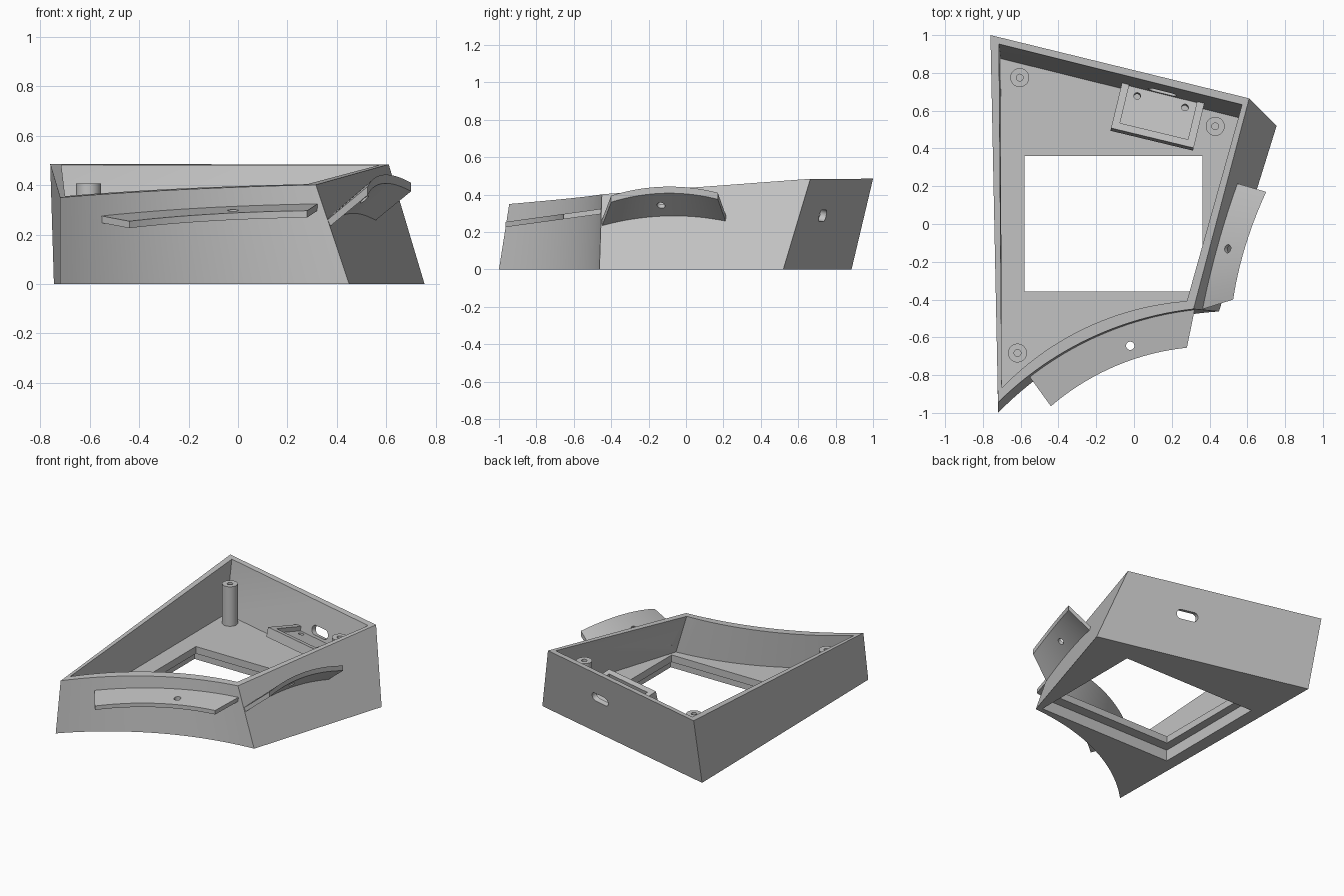
import bpy, bmesh, math
from mathutils import Vector, Matrix

if "Cube" in bpy.data.objects:
    bpy.data.objects.remove(bpy.data.objects["Cube"])

grey = bpy.data.materials.new("plain grey")
grey.diffuse_color = (0.54, 0.54, 0.54, 1)
grey.use_nodes = True
grey.node_tree.nodes["Principled BSDF"].inputs["Base Color"].default_value = grey.diffuse_color


def finish(bm, name):
    bmesh.ops.recalc_face_normals(bm, faces=bm.faces)
    me = bpy.data.meshes.new(name)
    bm.to_mesh(me)
    bm.free()
    ob = bpy.data.objects.new(name, me)
    bpy.context.collection.objects.link(ob)
    me.materials.append(grey)
    return ob


def loft(name, rings):
    """Closed solid through rings of equal point count."""
    bm = bmesh.new()
    vs = [[bm.verts.new(p) for p in r] for r in rings]
    n = len(vs[0])
    for a, b in zip(vs, vs[1:]):
        for i in range(n):
            j = (i + 1) % n
            bm.faces.new((a[i], a[j], b[j], b[i]))
    bm.faces.new(vs[0][::-1])
    bm.faces.new(vs[-1])
    return finish(bm, name)


def cylinder(name, base, axis, length, r, stretch=0.0, side=(1, 0, 0)):
    """Round or slot-shaped rod from base along axis."""
    z = Vector(axis).normalized()
    x = Vector(side)
    x = (x - z * x.dot(z)).normalized()
    y = z.cross(x)
    ring = []
    for i in range(32):
        a = math.tau * (i + 0.5) / 32
        s = math.copysign(stretch, math.cos(a))
        ring.append(Vector(base) + x * (r * math.cos(a) + s) + y * r * math.sin(a))
    return loft(name, [ring, [p + z * length for p in ring]])


def box(name, lo, hi):
    ring = [(lo[0], lo[1]), (hi[0], lo[1]), (hi[0], hi[1]), (lo[0], hi[1])]
    return loft(name, [[(x, y, z) for x, y in ring] for z in (lo[2], hi[2])])


def cut(ob, *cutters):
    for c in cutters:
        m = ob.modifiers.new("cut", 'BOOLEAN')
        m.operation, m.solver, m.object = 'DIFFERENCE', 'EXACT', c
        bpy.context.view_layer.objects.active = ob
        bpy.ops.object.modifier_apply(modifier=m.name)
        bpy.data.objects.remove(c)


def smooth(ob):
    bpy.ops.object.select_all(action='DESELECT')
    ob.select_set(True)
    bpy.context.view_layer.objects.active = ob
    bpy.ops.object.shade_smooth_by_angle(angle=math.radians(30))


def arc(a, b, sag, n=24):
    """Shallow arc from a to b, bulging left of the travel direction."""
    a, b = Vector(a), Vector(b)
    d = b - a
    nrm = Vector((-d.y, d.x)).normalized()
    r = (d.length ** 2 / 4 + sag ** 2) / (2 * sag)
    out = []
    for i in range(n + 1):
        u = (i / n - 0.5) * d.length
        h = math.sqrt(r * r - u * u) - (r - sag)
        out.append((a + b) / 2 + d.normalized() * u + nrm * h)
    return out


def rim_z(x, y):
    return 0.485 + 0.0718 * ((x + 0.76) * 0.234 + (y - 1) * 0.972)


def outline(fl, fr, br, bl, sag):
    return arc(fl, fr, sag) + [Vector(br), Vector(bl)]


# Tapered shell with a concave front and sloping rim
low = outline((-0.72, -1.0), (0.45, -0.463), (0.755, 0.52), (-0.745, 0.885), 0.12)
top = outline((-0.72, -0.945), (0.315, -0.45), (0.61, 0.665), (-0.76, 1.0), 0.097)
shell = loft("shell", [[(p.x, p.y, 0) for p in low],
                       [(p.x, p.y, rim_z(p.x, p.y)) for p in top]])

# Cavity above the floor
FLOOR = 0.13
in_low = outline((-0.70, -0.893), (0.365, -0.41), (0.668, 0.535), (-0.706, 0.876), 0.107)
in_top = outline((-0.70, -0.868), (0.28, -0.408), (0.572, 0.632), (-0.715, 0.953), 0.1)
a = [Vector((p.x, p.y, FLOOR)) for p in in_low]
b = [Vector((p.x, p.y, rim_z(p.x, p.y))) for p in in_top]
cavity = loft("cavity", [a, b, [q + (q - p) * 0.3 for p, q in zip(a, b)]])

# Floor window with a larger rebate underneath, and the back wall slot
window = box("window", (-0.58, -0.357, -0.1), (0.362, 0.36, 0.2))
rebate = box("rebate", (-0.64, -0.43, -0.1), (0.42, 0.43, 0.08))
back_n = Vector((0.228, 0.946, -0.225)).normalized()
slot = cylinder("slot", Vector((0.155, 0.72, 0.29)) - back_n * 0.1, back_n, 0.2,
                0.032, 0.045, (0.972, -0.234, 0))
cut(shell, cavity, window, rebate, slot)
smooth(shell)

# Screw posts on the floor
for i, (x, y) in enumerate([(-0.605, 0.775), (0.43, 0.517), (-0.617, -0.683)]):
    h = rim_z(x, y) - 0.064
    post = cylinder(f"post_{i + 1}", (x, y, 0.11), (0, 0, 1), h - 0.11, 0.05)
    cut(post, cylinder("bore", (x, y, h - 0.15), (0, 0, 1), 0.3, 0.018))
    smooth(post)


def strip(name, inner, outer, thick):
    """Curved plate between two edges, with its top face on them."""
    d = Vector((0, 0, thick))
    return loft(name, [[p, q, q - d, p - d] for p, q in zip(inner, outer)])


# Front mounting flange
def on_slope(pts):
    return [Vector((p.x, p.y, 0.255 + 0.137 * (p.y + 0.96))) for p in pts]


flange = strip("front_flange", on_slope(arc((-0.57, -0.785), (0.325, -0.435), 0.073)),
               on_slope(arc((-0.44, -0.965), (0.28, -0.655), 0.06)), 0.028)
cut(flange, cylinder("hole", (-0.02, -0.645, 0.1), (0, 0, 1), 0.4, 0.022))
smooth(flange)


# Right mounting flange, tilted up and arched along its length
def arched(p0, p1, bow, rise):
    out = []
    for i in range(25):
        t = i / 24
        k = 4 * t * (1 - t)
        out.append(Vector(p0).lerp(Vector(p1), t) + Vector((-bow * k, 0, rise * k)))
    return out


side = strip("right_flange", arched((0.35, -0.455, 0.25), (0.535, 0.218, 0.275), 0.0, 0.05),
             arched((0.525, -0.40, 0.395), (0.70, 0.17, 0.41), 0.022, 0.04), 0.035)
cut(side, cylinder("hole", (0.61, -0.15, 0.22), (-0.6, 0.1, 0.75), 0.3, 0.022))
smooth(side)

# Bracket inside the back wall: tilted tray with three raised edges
along = Vector((0.972, -0.234, 0))
inward = Vector((-0.228, -0.946, 0.225)).normalized()
up = along.cross(-inward).normalized()
frame = Matrix((along, -inward, up)).transposed().to_4x4()
frame.translation = Vector((0.155, 0.695, 0.245))
bracket = box("bracket", (-0.225, -0.26, -0.035), (0.225, 0.0, 0.03))
cut(bracket, box("pocket", (-0.185, -0.222, 0), (0.185, 0.1, 0.1)))
for s in (-1, 1):
    cut(bracket, cylinder("hole", (s * 0.13, -0.05, -0.1), (0, 0, 1), 0.2, 0.018))
bracket.data.transform(frame)
smooth(bracket)
